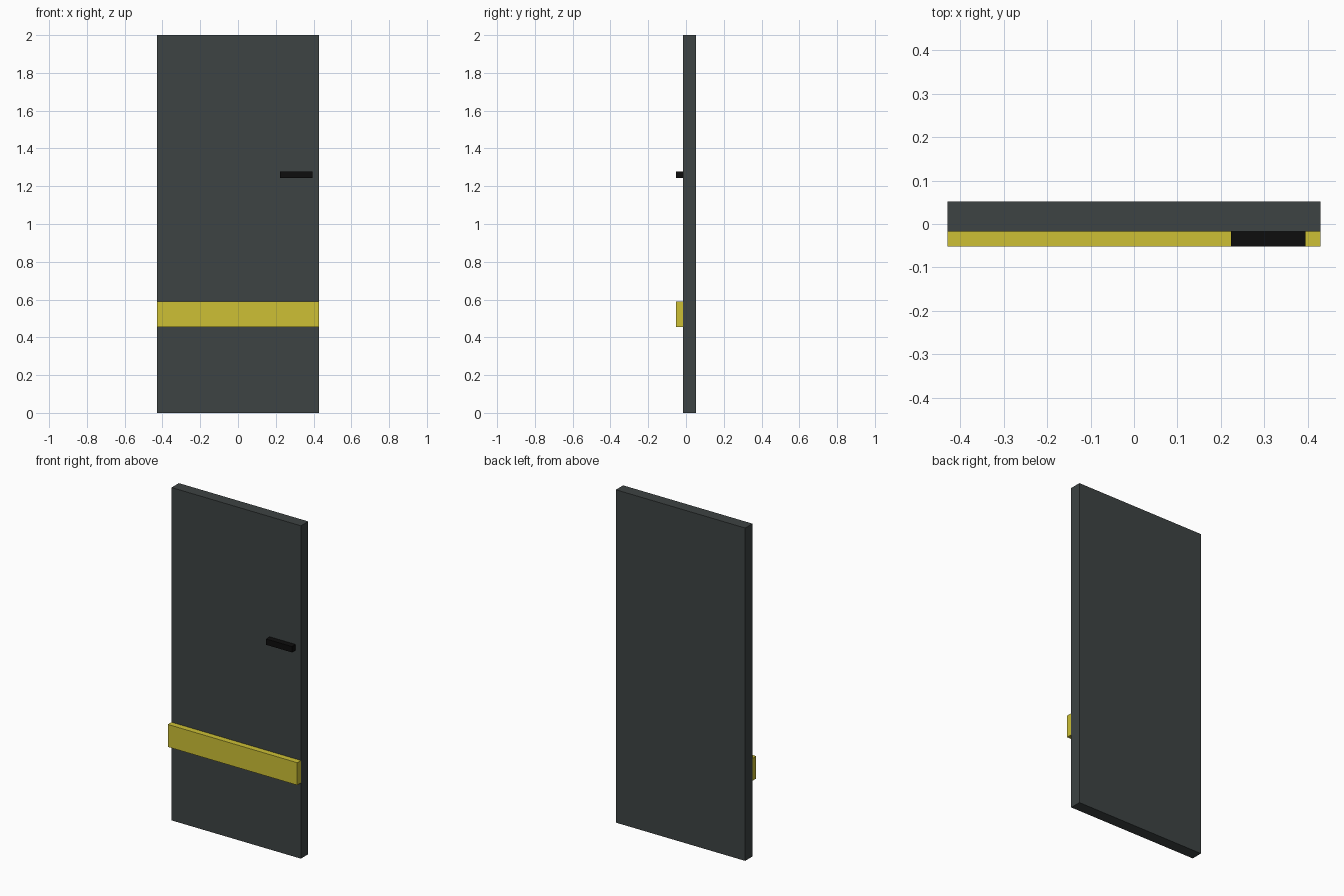
import bpy

default = bpy.data.objects.get("Cube")
if default:
    bpy.data.objects.remove(default, do_unlink=True)


def material(name, rgb):
    mat = bpy.data.materials.new(name)
    mat.use_nodes = True
    mat.diffuse_color = (*rgb, 1)
    mat.node_tree.nodes["Principled BSDF"].inputs["Base Color"].default_value = (*rgb, 1)
    return mat


def box(name, x, y, z, mat):
    """Add a box spanning the given (min, max) range on each axis."""
    spans = (x, y, z)
    bpy.ops.mesh.primitive_cube_add(size=1, location=[(a + b) / 2 for a, b in spans])
    obj = bpy.context.object
    obj.name = obj.data.name = name
    obj.scale = [b - a for a, b in spans]
    bpy.ops.object.transform_apply(location=False, rotation=False, scale=True)
    obj.data.materials.append(mat)
    return obj


slate = material("slate grey", (0.047, 0.056, 0.056))
yellow = material("mustard yellow", (0.61, 0.53, 0.036))
black = material("black", (0.004, 0.004, 0.004))

HALF_WIDTH = 0.43
FRONT, FACE, BACK = -0.052, -0.017, 0.052

# Door slab
box("door_panel", (-HALF_WIDTH, HALF_WIDTH), (FACE, BACK), (0, 2), slate)

# Full-width raised band across the lower front
box("door_band", (-HALF_WIDTH, HALF_WIDTH), (FRONT, FACE), (0.455, 0.59), yellow)

# Bar handle
box("door_handle", (0.223, 0.395), (FRONT, FACE), (1.243, 1.278), black)
